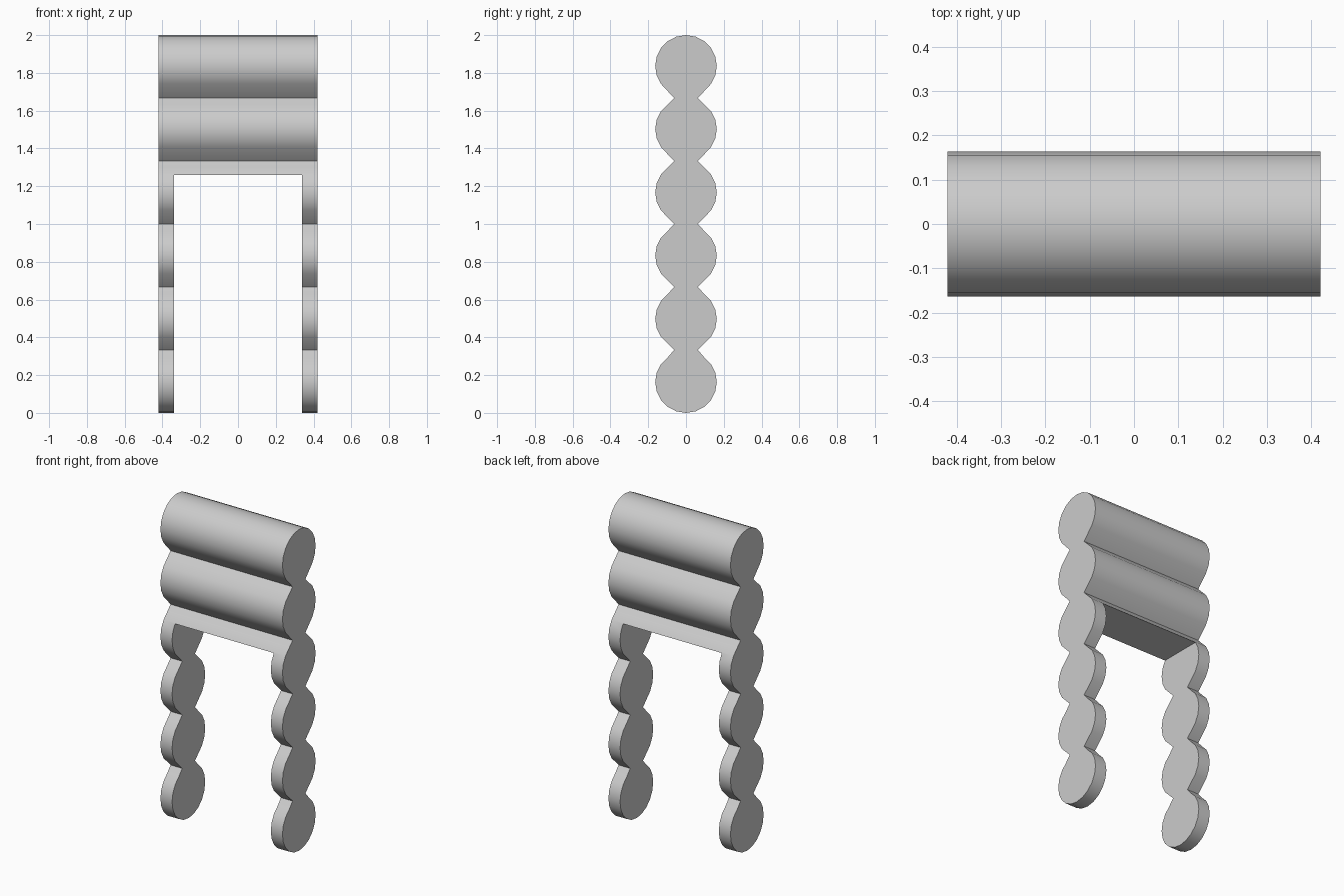
import bpy, bmesh
from math import sin, cos, radians

if "Cube" in bpy.data.objects:
    bpy.data.objects.remove(bpy.data.objects["Cube"])

R, HALF_W, LEG_IN, ARCH_Z = 0.163, 0.42, 0.34, 1.26
NECK_Y, COUNT = 0.063, 6
STEP = (2 - 2 * R) / (COUNT - 1)


def beaded_side():
    # Right-hand outline, bottom to top: stacked discs joined at narrow necks
    pts = []
    for i in range(COUNT):
        zc = R + i * STEP
        lo = -90 if i == 0 else -36
        hi = 72 if i == COUNT - 1 else 54
        for a in range(lo, hi + 1, 18):
            pts.append((R * cos(radians(a)), zc + R * sin(radians(a))))
        if i < COUNT - 1:
            pts.append((NECK_Y, (i + 1) * 2 / COUNT))
    return pts


# Full beaded slab, extruded across x
right = beaded_side()
outline = right + [(0, 2)] + [(-y, z) for y, z in reversed(right[1:])]
bm = bmesh.new()
face = bm.faces.new([bm.verts.new((-HALF_W, y, z)) for y, z in outline])
ext = bmesh.ops.extrude_face_region(bm, geom=[face])
moved = [v for v in ext["geom"] if isinstance(v, bmesh.types.BMVert)]
bmesh.ops.translate(bm, vec=(2 * HALF_W, 0, 0), verts=moved)
bmesh.ops.recalc_face_normals(bm, faces=bm.faces)
mesh = bpy.data.meshes.new("beaded_arch")
bm.to_mesh(mesh)
bm.free()
arch = bpy.data.objects.new("beaded_arch", mesh)
bpy.context.collection.objects.link(arch)

# Opening between the legs
bpy.ops.mesh.primitive_cube_add(size=1, location=(0, 0, ARCH_Z / 2 - 0.25))
cutter = bpy.context.object
cutter.name = "opening_cutter"
cutter.scale = (2 * LEG_IN, 1, ARCH_Z + 0.5)
cutter.hide_render = True
cut = arch.modifiers.new("opening", "BOOLEAN")
cut.operation, cut.solver, cut.object = "DIFFERENCE", "EXACT", cutter

# Apply the cut, then smooth the rounded faces
bpy.ops.object.select_all(action="DESELECT")
arch.select_set(True)
bpy.context.view_layer.objects.active = arch
bpy.ops.object.modifier_apply(modifier="opening")
bpy.data.objects.remove(cutter)
bpy.ops.object.shade_smooth_by_angle(angle=radians(30))
